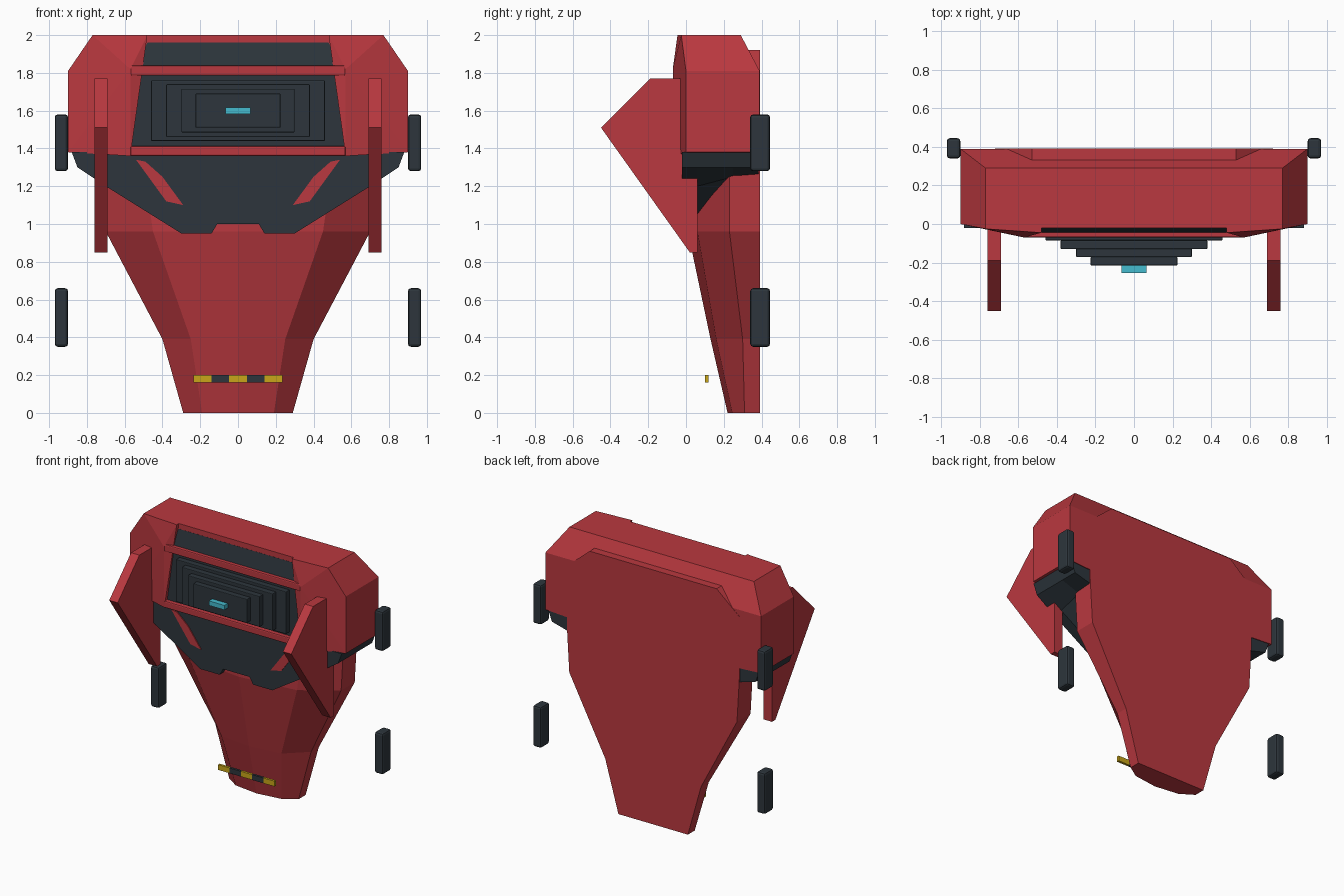
import bpy, bmesh

old = bpy.data.objects.get("Cube")
if old:
    bpy.data.objects.remove(old)


def material(name, r, g, b):
    m = bpy.data.materials.new(name)
    m.use_nodes = True
    m.diffuse_color = (r, g, b, 1)
    m.node_tree.nodes["Principled BSDF"].inputs["Base Color"].default_value = (r, g, b, 1)
    return m


RED = material("red paint", 0.49, 0.04, 0.05)
DARK = material("dark slate", 0.026, 0.036, 0.045)
CYAN = material("cyan glow", 0.06, 0.50, 0.62)
YELLOW = material("warning yellow", 0.58, 0.38, 0.01)


def finish(name, bm, mat):
    bmesh.ops.recalc_face_normals(bm, faces=bm.faces)
    mesh = bpy.data.meshes.new(name)
    bm.to_mesh(mesh)
    bm.free()
    mesh.materials.append(mat)
    obj = bpy.data.objects.new(name, mesh)
    bpy.context.collection.objects.link(obj)
    return obj


def loft(name, rings, mat):
    """Join matching closed rings of points and cap both ends."""
    bm = bmesh.new()
    loops = [[bm.verts.new(p) for p in ring] for ring in rings]
    n = len(loops[0])
    for a, b in zip(loops, loops[1:]):
        for i in range(n):
            j = (i + 1) % n
            bm.faces.new((a[i], a[j], b[j], b[i]))
    bm.faces.new(loops[0])
    bm.faces.new(loops[-1])
    return finish(name, bm, mat)


def hull(name, points, mat):
    bm = bmesh.new()
    for p in points:
        bm.verts.new(p)
    bmesh.ops.convex_hull(bm, input=bm.verts[:])
    bmesh.ops.dissolve_limit(bm, angle_limit=0.02, verts=bm.verts[:], edges=bm.edges[:])
    return finish(name, bm, mat)


def box(name, x, y, z, mat, bevel=0):
    obj = hull(name, [(a, b, c) for a in x for b in y for c in z], mat)
    if bevel:
        mod = obj.modifiers.new("Bevel", "BEVEL")
        mod.width = bevel
        mod.segments = 2
    return obj


def plate(name, outline, y0, y1, mat):
    """Extrude an x-z outline along y."""
    return loft(name, [[(x, y, z) for x, z in outline] for y in (y0, y1)], mat)


def both(points):
    return [(s * x, y, z) for s in (1, -1) for x, y, z in points]


# Tapered hull: z, outer half width, its front y, inner half width, its y, middle y
BACK = 0.392
sections = [
    (0, 0.29, 0.31, 0.19, 0.245, 0.22),
    (0.39, 0.40, 0.30, 0.25, 0.16, 0.13),
    (0.96, 0.70, 0.23, 0.45, 0.06, 0.01),
    (1.30, 0.72, 0.23, 0.50, 0.06, 0.01),
]
rings = []
for z, xo, yo, xi, yi, ym in sections:
    half = [(xo, BACK, z), (xo, yo, z), (xi, yi, z)]
    rings.append(half + [(0, ym, z)] + [(-x, y, h) for x, y, h in reversed(half)])
loft("tapered_hull", rings, RED)

# Flat upper back panel
side = [(0.72, 1.30), (0.72, 1.76), (0.53, 1.92)]
plate("upper_back_panel", side + [(-x, z) for x, z in reversed(side)], 0.33, BACK, RED)

# Head: recessed centre and two chamfered side pods
hull("head_centre", both([(0.58, -0.02, 1.37), (0.5, -0.02, 2), (0.58, -0.02, 1.84),
                          (0.5, 0.29, 2), (0.58, 0.39, 1.81), (0.58, 0.39, 1.37)]), RED)
pod = [(0.48, -0.045, 2), (0.77, -0.025, 2), (0.77, 0.29, 2), (0.48, 0.29, 2),
       (0.57, -0.07, 1.82), (0.9, 0, 1.81), (0.9, 0.39, 1.81), (0.57, 0.39, 1.81),
       (0.57, -0.065, 1.36), (0.9, 0, 1.38), (0.9, 0.39, 1.38), (0.57, 0.39, 1.36)]

# Side profile of the forward fins
fin = [(-0.45, 1.51), (-0.19, 1.77), (0.06, 1.77), (0.06, 0.85), (0.02, 0.85)]
mark = [(0.54, 1.34), (0.49, 1.33), (0.40, 1.25), (0.29, 1.10), (0.38, 1.12)]

for s, label in ((1, "left"), (-1, "right")):
    hull(label + "_head_pod", [(s * x, y, z) for x, y, z in pod], RED)
    loft(label + "_fin", [[(s * x, y, z) for y, z in fin] for x in (0.69, 0.76)], RED)
    plate(label + "_collar_mark", [(s * x, z) for x, z in mark], -0.027, -0.019, RED)
    for part, z in (("upper", (1.28, 1.58)), ("lower", (0.35, 0.66))):
        box(f"{label}_{part}_wheel", (s * 0.9, s * 0.97), (0.34, 0.445), z, DARK, 0.015)

# Dark collar under the head, its lower edge rising toward the back
half = [(0.11, 1.0), (0.14, 0.95), (0.30, 0.95), (0.70, 1.20), (0.85, 1.30), (0.88, 1.38)]
outline = half + [(-x, z) for x, z in reversed(half)]
loft("collar", [[(x, y, max(z, low)) for x, z in outline]
                for y, low in ((-0.02, 0), (0.06, 0), (0.25, 1.25), (0.385, 1.26))], DARK)

# Upper window wedge, grille panel and red frame bars
hull("upper_window", both([(0.48, -0.021, 1.96), (0.55, -0.045, 1.84), (0.55, 0, 1.84),
                           (0.48, 0, 1.96)]), DARK)
box("grille_panel", (-0.565, 0.565), (-0.04, 0), (1.40, 1.79), DARK)
for name, z in (("upper_frame_bar", (1.785, 1.84)), ("lower_frame_bar", (1.36, 1.412))):
    box(name, (-0.57, 0.57), (-0.07, 0), z, RED, 0.008)

# Stepped grille and its light
steps = [(0.46, 0.16, -0.085), (0.38, 0.14, -0.13), (0.30, 0.115, -0.172), (0.225, 0.09, -0.215)]
for i, (w, h, y) in enumerate(steps):
    box(f"grille_step_{i + 1}", (-w, w), (y, y + 0.045), (1.6 - h, 1.6 + h), DARK, 0.005)
box("centre_light", (-0.065, 0.065), (-0.255, -0.21), (1.583, 1.617), CYAN)

# Striped warning strip across the lower front
for i in range(5):
    x = -0.235 + i * 0.094
    box(f"warning_stripe_{i + 1}", (x, x + 0.094), (0.10, 0.118), (0.16, 0.20),
        DARK if i % 2 else YELLOW)
